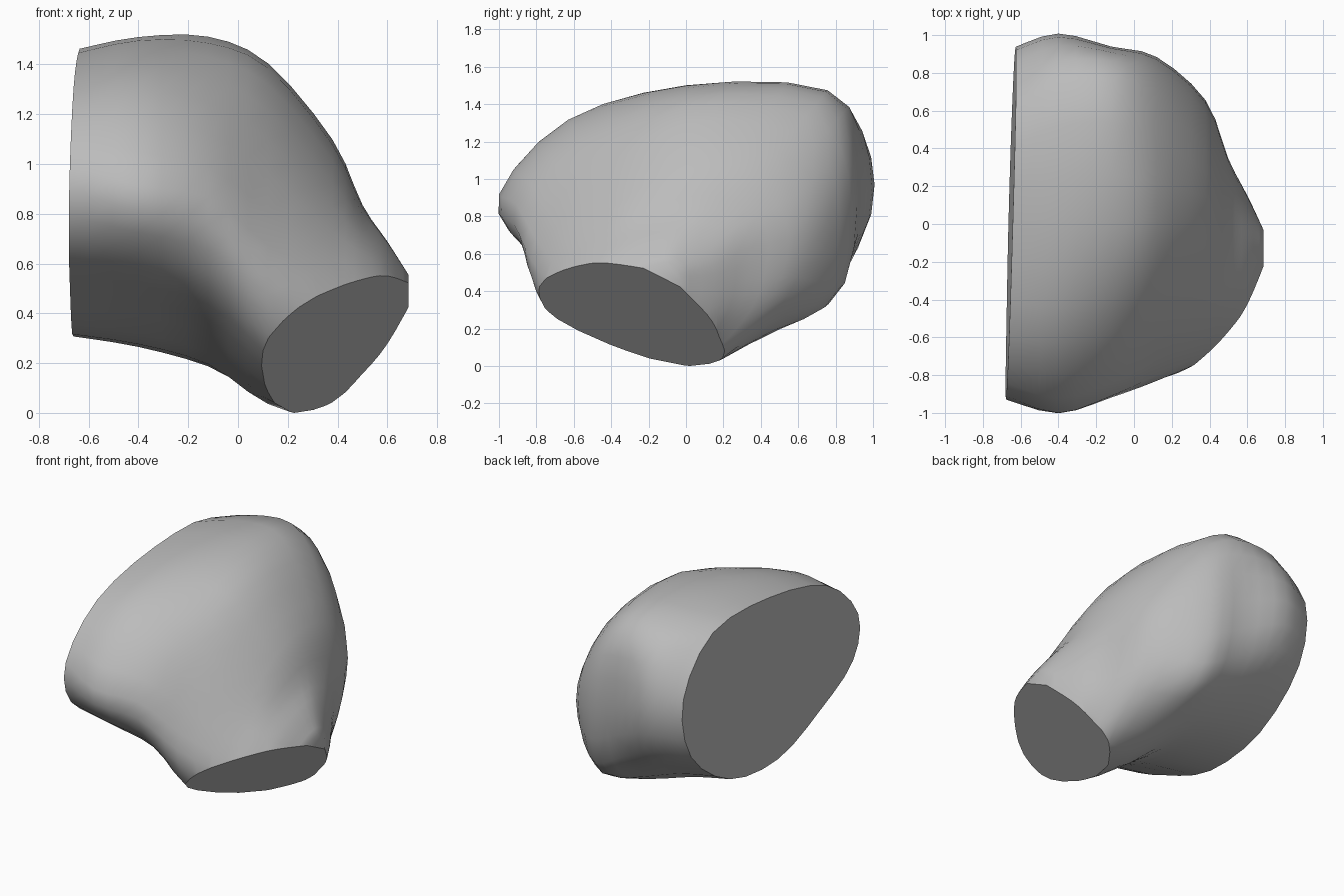
import bpy, bmesh
from mathutils import Vector

if "Cube" in bpy.data.objects:
    bpy.data.objects.remove(bpy.data.objects["Cube"])

# Cross-sections of the stone along x: (y, z) pairs, from the top round the back
SECTIONS = {
    -0.65: [(0, 1.45), (.6, 1.43), (.92, 1.09), (.85, .67), (.45, .37),
            (-.05, .32), (-.5, .49), (-.85, .7), (-.91, 1), (-.59, 1.31)],
    -0.40: [(0, 1.5), (.73, 1.46), (.99, 1.12), (.93, .67), (.48, .33),
            (-.05, .28), (-.52, .46), (-.87, .65), (-1, .92), (-.63, 1.32)],
    -0.12: [(0, 1.49), (.75, 1.47), (.93, 1.1), (.87, .54), (.5, .25),
            (0, .2), (-.53, .38), (-.82, .57), (-.91, .87), (-.58, 1.25)],
    0.12: [(0, 1.39), (.64, 1.34), (.87, 1.02), (.82, .42), (.5, .2),
           (0, .04), (-.58, .17), (-.8, .4), (-.8, .68), (-.5, 1.1)],
    0.38: [(0, 1.08), (.4, 1.06), (.64, .82), (.6, .48), (.38, .2),
           (.05, -.02), (-.5, -.02), (-.71, .3), (-.68, .53), (-.42, .83)],
    0.50: [(-.04, .83), (.17, .82), (.33, .71), (.33, .46), (.25, .25),
           (.03, .06), (-.42, .03), (-.62, .3), (-.6, .5), (-.38, .71)],
    0.60: [(-.1, .69), (.03, .67), (.13, .58), (.15, .45), (.12, .3),
           (0, .15), (-.35, .1), (-.51, .3), (-.49, .49), (-.32, .62)],
}


def spline(a, b, c, d, t):
    """Smooth curve from b to c."""
    return b + (c - a) * (t / 2) + (2 * a - 5 * b + 4 * c - d) * (t * t / 2) \
        + (3 * b - a - 3 * c + d) * (t ** 3 / 2)


def smooth_row(pts, steps, closed):
    n, out = len(pts), []
    for i in range(n if closed else n - 1):
        ids = [i - 1, i, i + 1, i + 2]
        ids = [k % n if closed else min(max(k, 0), n - 1) for k in ids]
        out += [spline(*(pts[k] for k in ids), s / steps) for s in range(steps)]
    return out if closed else out + [pts[-1]]


# Rounded loops; the first one leans slightly, the last closes the tip
loops = [smooth_row([Vector((x, y, z)) for y, z in s], 3, True)
         for x, s in SECTIONS.items()]
for p in loops[0]:
    p.x += 0.027 * p.y + 0.02 * (p.z - 0.9) - 0.003
tip = Vector((.685, -.15, .47))
loops.append([Vector((tip.x, tip.y + (p.y - tip.y) * .4, tip.z + (p.z - tip.z) * .4))
              for p in loops[-1]])
columns = [smooth_row(list(col), 3, False) for col in zip(*loops)]

# Skin the body
bm = bmesh.new()
grid = [[bm.verts.new(p) for p in col] for col in columns]
n, m = len(grid), len(grid[0])
for i in range(n):
    a, b = grid[i], grid[(i + 1) % n]
    for j in range(m - 1):
        bm.faces.new((a[j], a[j + 1], b[j + 1], b[j]))
bm.faces.new([c[0] for c in grid])
bm.faces.new([c[-1] for c in grid])
bmesh.ops.recalc_face_normals(bm, faces=bm.faces)

# Slice off the lower right end to leave the second flat face
normal = Vector((.349, -.205, -.403)).normalized()
cut = bmesh.ops.bisect_plane(bm, geom=bm.verts[:] + bm.edges[:] + bm.faces[:],
                             plane_co=Vector((.22, .05, 0)) + normal * .012,
                             plane_no=normal, clear_outer=True)
rim = [e for e in cut["geom_cut"] if isinstance(e, bmesh.types.BMEdge)]
bmesh.ops.holes_fill(bm, edges=rim, sides=0)
bmesh.ops.recalc_face_normals(bm, faces=bm.faces)

# Rest the lowest point on the ground
low = min(v.co.z for v in bm.verts)
bmesh.ops.translate(bm, verts=bm.verts[:], vec=(0, 0, -low))

mesh = bpy.data.meshes.new("stone_body")
bm.to_mesh(mesh)
bm.free()
stone = bpy.data.objects.new("stone_body", mesh)
bpy.context.collection.objects.link(stone)

grey = bpy.data.materials.new("stone_grey")
grey.diffuse_color = (.5, .5, .5, 1)
grey.use_nodes = True
grey.node_tree.nodes["Principled BSDF"].inputs["Base Color"].default_value = grey.diffuse_color
mesh.materials.append(grey)

bpy.context.view_layer.objects.active = stone
stone.select_set(True)
bpy.ops.object.shade_smooth_by_angle(angle=0.6)
